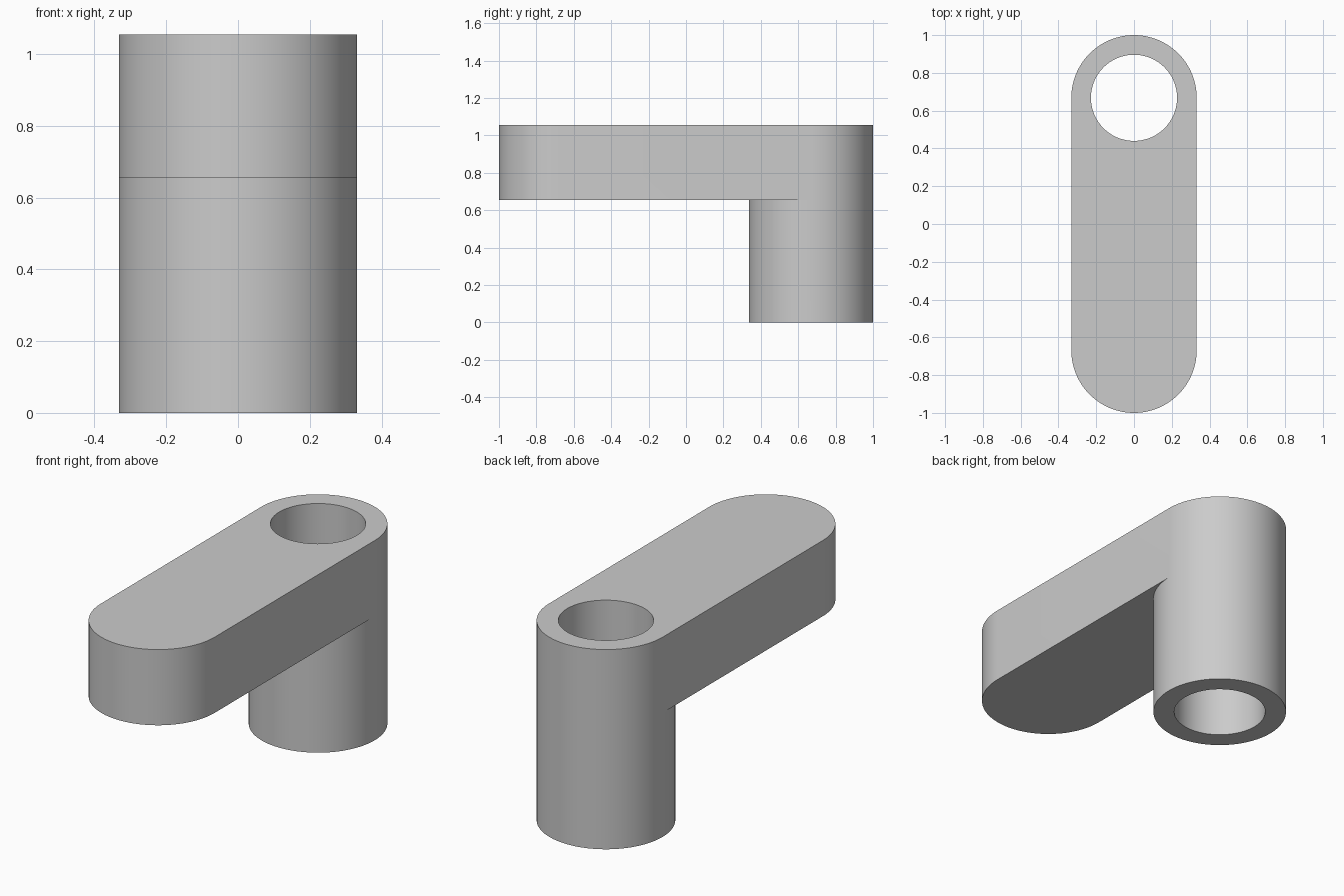
import bpy, bmesh
from math import sin, cos, pi

cube = bpy.data.objects.get("Cube")
if cube:
    bpy.data.objects.remove(cube)

HALF = 48                      # segments in half a circle
OUTER, BORE = 0.332, 0.228
PIVOT = 1 - OUTER              # distance of both round ends from the centre
UNDER, TOP = 0.655, 1.055      # arm underside and top heights

mat = bpy.data.materials.new("plain grey")
mat.use_nodes = True
grey = (0.6, 0.6, 0.6, 1)
mat.diffuse_color = grey
mat.node_tree.nodes["Principled BSDF"].inputs["Base Color"].default_value = grey

bm = bmesh.new()


def arc(radius, y, z, start):
    """Half circle, counter-clockwise, including both ends."""
    angles = [start + pi * i / HALF for i in range(HALF + 1)]
    return [bm.verts.new((radius * cos(a), y + radius * sin(a), z)) for a in angles]


def back(radius, z):
    return arc(radius, PIVOT, z, 0)


def front(radius, z):
    return arc(radius, PIVOT, z, pi)


def tip(z):
    return arc(OUTER, -PIVOT, z, pi)


def strip(a, b):
    """Quads between two point rows of equal length."""
    for i in range(len(a) - 1):
        bm.faces.new((a[i], a[i + 1], b[i + 1], b[i]))


# Hollow post: outer wall, bore and bottom rim
for half in (back, front):
    strip(half(OUTER, 0), half(OUTER, UNDER))
    strip(half(BORE, TOP), half(BORE, 0))
    strip(half(BORE, 0), half(OUTER, 0))

# Arm side wall: round back end, two straight sides, round front tip
strip(back(OUTER, UNDER), back(OUTER, TOP))
strip(back(OUTER, UNDER)[-1:] + tip(UNDER) + back(OUTER, UNDER)[:1],
      back(OUTER, TOP)[-1:] + tip(TOP) + back(OUTER, TOP)[:1])

# Arm top around the bore, and arm underside up to the post
strip(back(OUTER, TOP), back(BORE, TOP))
bm.faces.new(back(OUTER, TOP)[-1:] + tip(TOP) + back(OUTER, TOP)[:1]
             + front(BORE, TOP)[::-1])
bm.faces.new(tip(UNDER) + front(OUTER, UNDER)[::-1])

bmesh.ops.remove_doubles(bm, verts=bm.verts, dist=0.0005)
bmesh.ops.triangulate(bm, faces=[f for f in bm.faces if len(f.verts) > 4])
bmesh.ops.recalc_face_normals(bm, faces=bm.faces)

mesh = bpy.data.meshes.new("offset_arm_with_hollow_post")
bm.to_mesh(mesh)
bm.free()
mesh.materials.append(mat)
arm = bpy.data.objects.new("offset_arm_with_hollow_post", mesh)
bpy.context.collection.objects.link(arm)

# Smooth round walls with crisp rims
bpy.ops.object.select_all(action="DESELECT")
arm.select_set(True)
bpy.context.view_layer.objects.active = arm
bpy.ops.object.shade_smooth_by_angle(angle=pi / 6)
